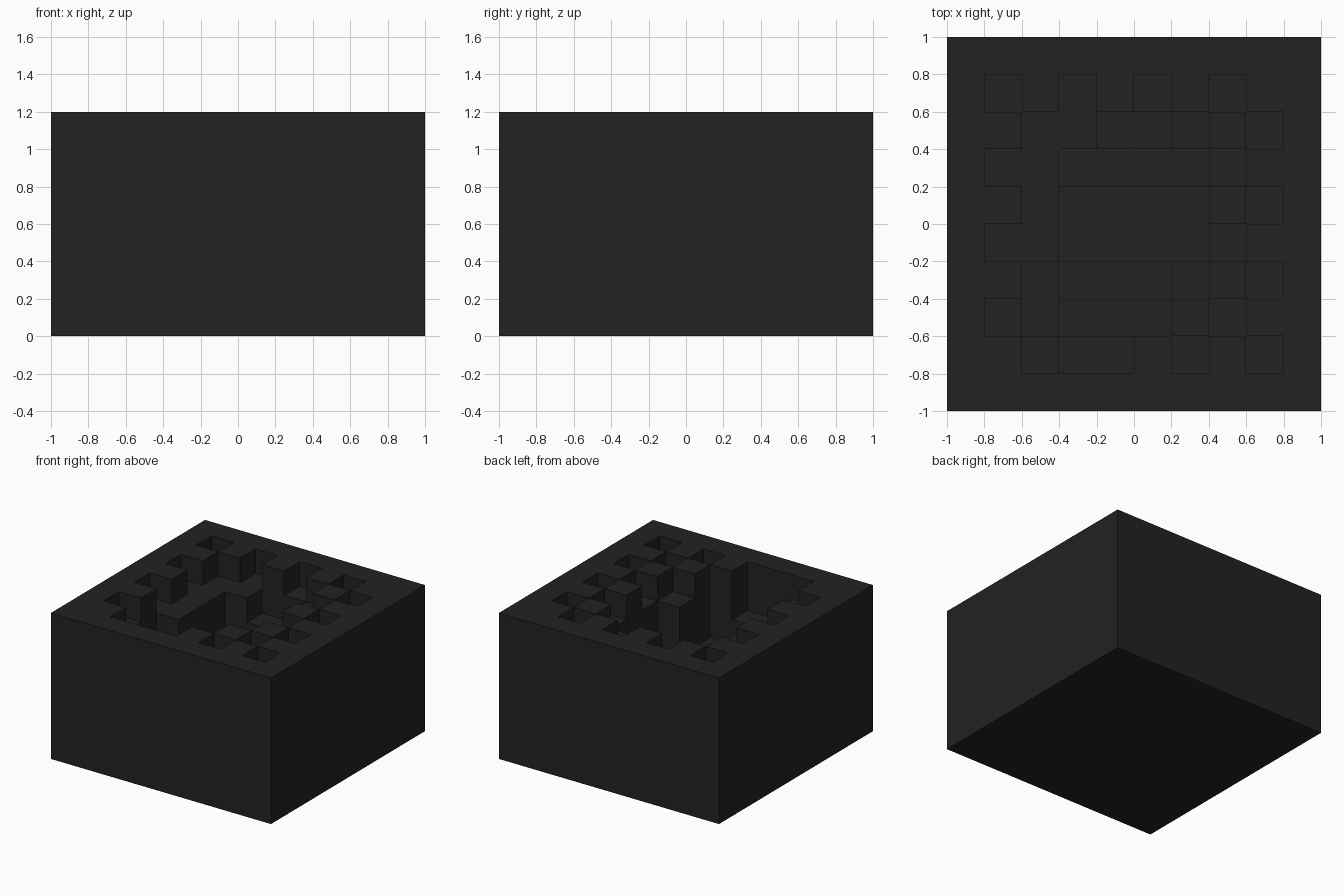
import bpy, bmesh

if "Cube" in bpy.data.objects:
    bpy.data.objects.remove(bpy.data.objects["Cube"])

CELL = 0.2
# Height of each square column in cell units, back row first
ROWS = [
    "6666666666",
    "6565656566",
    "6655445656",
    "6553333566",
    "6651111656",
    "6551111566",
    "6642225656",
    "6543336566",
    "6654465656",
    "6666666666",
]
N = len(ROWS)


def height(i, j):
    """Column height, zero outside the block."""
    if 0 <= i < N and 0 <= j < N:
        return int(ROWS[N - 1 - j][i]) * CELL
    return 0.0


bm = bmesh.new()


def quad(*points):
    bm.faces.new([bm.verts.new(p) for p in points])


for i in range(N):
    for j in range(N):
        h = height(i, j)
        x0, y0 = -1 + i * CELL, -1 + j * CELL
        x1, y1 = x0 + CELL, y0 + CELL
        # floor of the pit or top rim, and underside
        quad((x0, y0, h), (x1, y0, h), (x1, y1, h), (x0, y1, h))
        quad((x0, y1, 0), (x1, y1, 0), (x1, y0, 0), (x0, y0, 0))
        # walls wherever the neighbour is lower
        sides = [((-1, 0), (x0, y1), (x0, y0)), ((1, 0), (x1, y0), (x1, y1)),
                 ((0, -1), (x0, y0), (x1, y0)), ((0, 1), (x1, y1), (x0, y1))]
        for (di, dj), a, b in sides:
            level = round(h / CELL)
            low = round(height(i + di, j + dj) / CELL)
            for k in range(low, level):
                z0, z1 = k * CELL, (k + 1) * CELL
                quad((*a, z0), (*b, z0), (*b, z1), (*a, z1))

bmesh.ops.remove_doubles(bm, verts=bm.verts, dist=0.001)
bmesh.ops.dissolve_limit(bm, angle_limit=0.01, verts=bm.verts, edges=bm.edges)

mesh = bpy.data.meshes.new("pitted_block")
bm.to_mesh(mesh)
bm.free()
block = bpy.data.objects.new("pitted_block", mesh)
bpy.context.collection.objects.link(block)

# Single charcoal colour
charcoal = bpy.data.materials.new("charcoal")
charcoal.diffuse_color = (0.016, 0.016, 0.016, 1)
charcoal.use_nodes = True
charcoal.node_tree.nodes["Principled BSDF"].inputs["Base Color"].default_value = charcoal.diffuse_color
mesh.materials.append(charcoal)
